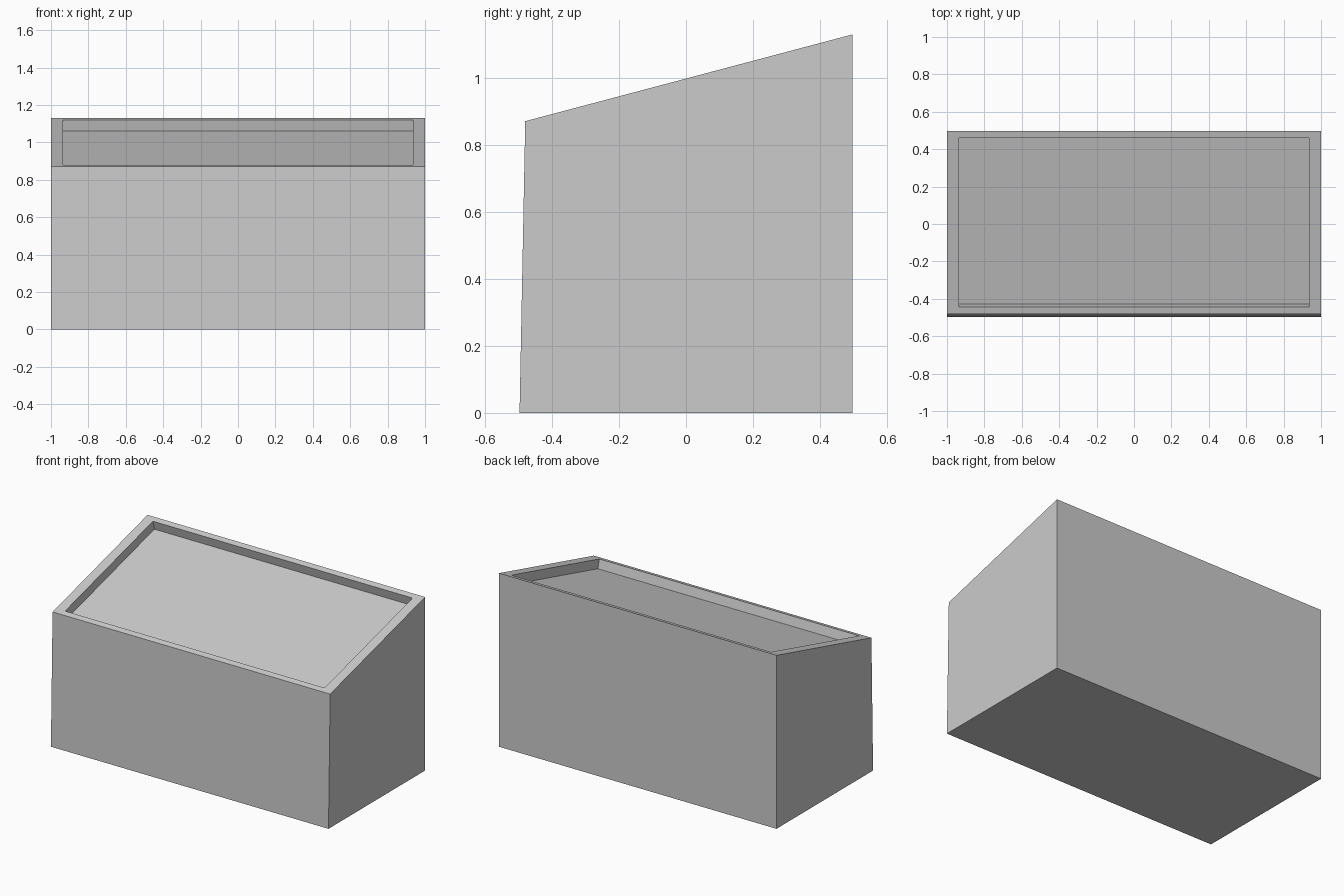
import bpy
import bmesh
from mathutils import Vector

cube = bpy.data.objects.get("Cube")
if cube:
    bpy.data.objects.remove(cube, do_unlink=True)

# Single plain grey
grey = bpy.data.materials.new("plain_grey")
grey.use_nodes = True
colour = (0.6, 0.6, 0.6, 1)
grey.diffuse_color = colour
grey.node_tree.nodes["Principled BSDF"].inputs["Base Color"].default_value = colour

# Side profile (y, z): leaning front, sloping top, upright back
profile = [(-0.497, 0), (-0.48, 0.871), (0.497, 1.13), (0.497, 0)]
HALF_WIDTH = 1.0
RIM_X, RIM_FRONT, RIM_BACK = 0.935, -0.444, 0.46
DEPTH = 0.06

bm = bmesh.new()
side = bm.faces.new([bm.verts.new((-HALF_WIDTH, y, z)) for y, z in profile])
swept = bmesh.ops.extrude_face_region(bm, geom=[side])
bmesh.ops.translate(bm, vec=(2 * HALF_WIDTH, 0, 0),
                    verts=[g for g in swept["geom"] if isinstance(g, bmesh.types.BMVert)])
bmesh.ops.recalc_face_normals(bm, faces=bm.faces)

# Inset the sloping top to leave a rim
top = max(bm.faces, key=lambda f: f.calc_center_median().z)
normal = top.normal.copy()
base = top.verts[0].co.copy()
bmesh.ops.inset_region(bm, faces=[top], thickness=0.04)
for v in top.verts:
    x = RIM_X if v.co.x > 0 else -RIM_X
    y = RIM_BACK if v.co.y > 0 else RIM_FRONT
    z = base.z - (y - base.y) * normal.y / normal.z
    v.co = Vector((x, y, z))

# Sink the panel square to the slope
sunk = bmesh.ops.extrude_discrete_faces(bm, faces=[top])["faces"][0]
bmesh.ops.translate(bm, vec=-normal * DEPTH, verts=sunk.verts)
bm.normal_update()

mesh = bpy.data.meshes.new("sloped_box")
bm.to_mesh(mesh)
bm.free()
mesh.materials.append(grey)
box = bpy.data.objects.new("sloped_box", mesh)
bpy.context.collection.objects.link(box)
